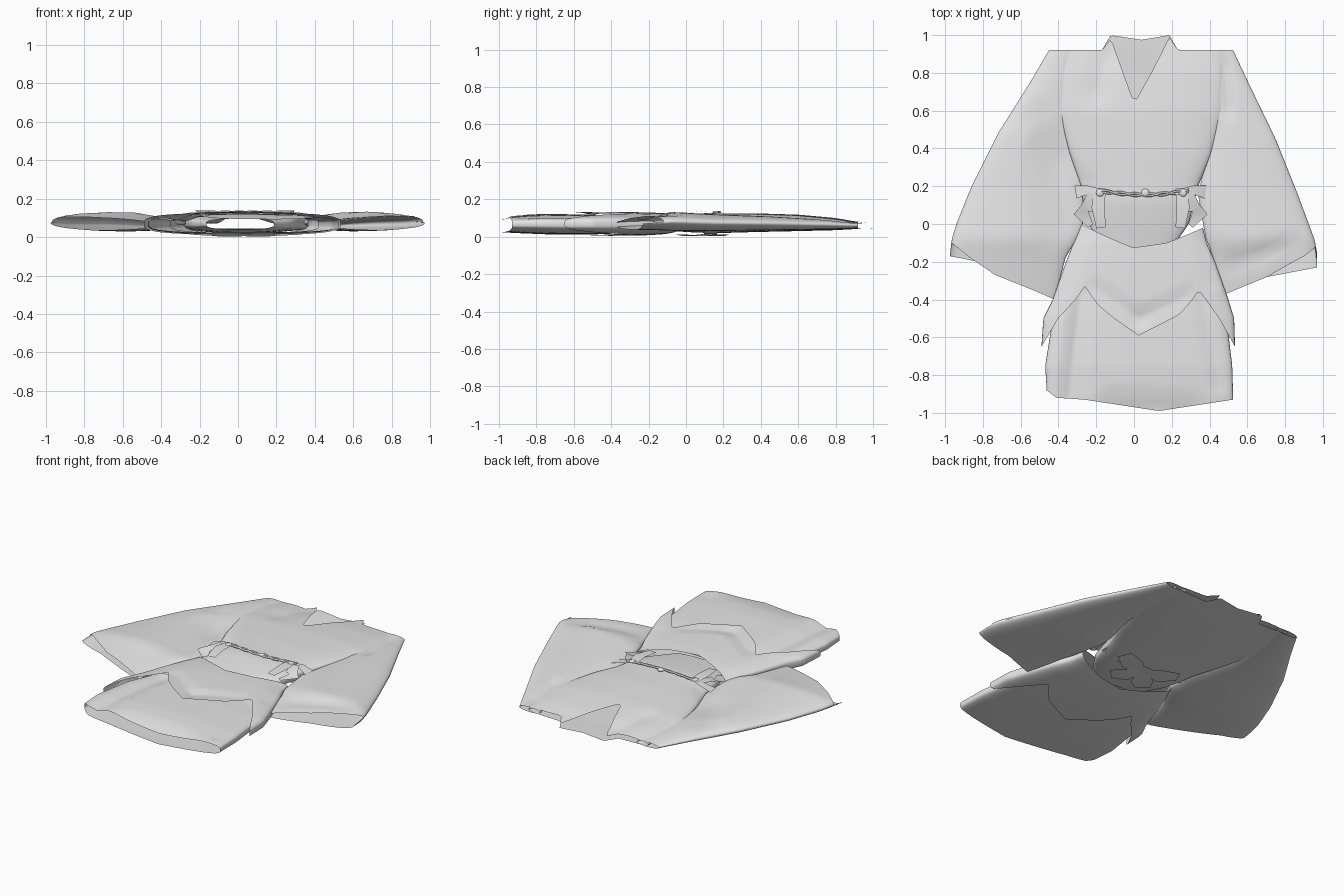
import bpy, bmesh, math
from mathutils import Vector

cube = bpy.data.objects.get("Cube")
if cube:
    bpy.data.objects.remove(cube, do_unlink=True)

cloth = bpy.data.materials.new("pale grey cloth")
cloth.use_nodes = True
GREY = (0.8, 0.8, 0.8, 1)
cloth.diffuse_color = GREY
cloth.node_tree.nodes["Principled BSDF"].inputs["Base Color"].default_value = GREY


def finish(name, bm, angle=40):
    mesh = bpy.data.meshes.new(name)
    bmesh.ops.recalc_face_normals(bm, faces=bm.faces)
    bm.to_mesh(mesh)
    bm.free()
    mesh.materials.append(cloth)
    obj = bpy.data.objects.new(name, mesh)
    bpy.context.collection.objects.link(obj)
    bpy.ops.object.select_all(action='DESELECT')
    obj.select_set(True)
    bpy.context.view_layer.objects.active = obj
    bpy.ops.object.shade_smooth_by_angle(angle=math.radians(angle))
    return obj


def interp(rows, key):
    """Piecewise linear lookup in rows sorted by their first value."""
    if key <= rows[0][0]:
        return rows[0][1:]
    for a, b in zip(rows, rows[1:]):
        if key <= b[0]:
            t = (key - a[0]) / (b[0] - a[0])
            return [p + (q - p) * t for p, q in zip(a[1:], b[1:])]
    return rows[-1][1:]


def crease(x, y, folds):
    """Depth of the cloth folds, each a line with a width and a depth."""
    total = 0
    for x1, y1, x2, y2, width, depth in folds:
        a, d = Vector((x1, y1)), Vector((x2 - x1, y2 - y1))
        p = Vector((x, y)) - a
        t = min(1, max(0, p.dot(d) / d.dot(d)))
        total += depth * max(0, 1 - (p - d * t).length / width)
    return total


def tube(name, rows, front_top, front_hem, back_top=None, back_hem=None,
         power=0.6, folds=(), sides=120, steps=30):
    """Open cloth tube along y; rows hold y, left, right, bottom, top.
    Edges are cut by height tables over the width (-1 to 1)."""
    bm = bmesh.new()
    loops = []
    for j in range(steps + 1):
        loop = []
        for i in range(sides):
            a = 2 * math.pi * i / sides
            u, s = math.cos(a), math.sin(a)
            front = s >= -1e-6
            top = front_top if front else back_top or front_top
            hem = front_hem if front else back_hem or front_hem
            y0, y1 = interp(top, u)[0], interp(hem, u)[0]
            y = y0 + (y1 - y0) * j / steps
            xl, xr, lo, hi = interp(rows, y)
            x = (xl + xr) / 2 + (xr - xl) / 2 * u
            z = (lo + hi) / 2 + math.copysign((hi - lo) / 2 * abs(s) ** power, s)
            if front:
                z -= crease(x, y, folds) * abs(s)
            loop.append(bm.verts.new((x, y, z)))
        loops.append(loop)
    for p, q in zip(loops, loops[1:]):
        for i in range(sides):
            k = (i + 1) % sides
            bm.faces.new((p[i], p[k], q[k], q[i]))
    return finish(name, bm)


def ribbon(name, points, widths):
    """Flat strip following points, with a width at each one."""
    bm = bmesh.new()
    pts = [Vector(p) for p in points]
    pairs = []
    for i, p in enumerate(pts):
        d = pts[min(i + 1, len(pts) - 1)] - pts[max(i - 1, 0)]
        side = Vector((-d.y, d.x, 0)).normalized() * widths[i] / 2
        pairs.append((bm.verts.new(p - side), bm.verts.new(p + side)))
    for a, b in zip(pairs, pairs[1:]):
        bm.faces.new((a[0], a[1], b[1], b[0]))
    return finish(name, bm, 20)


# bodice with a V neck, narrowing inside the skirt
tube("bodice",
     [(-.16, -.16, .18, .04, .095), (0, -.24, .29, .025, .115), (.12, -.27, .32, .02, .128),
      (.2, -.28, .34, .02, .125), (.37, -.34, .41, .025, .125), (.6, -.4, .47, .03, .118),
      (.8, -.39, .47, .035, .1), (.92, -.38, .46, .042, .08), (1, -.37, .45, .045, .07)],
     [(-1, .92), (-.5, .92), (-.4, .98), (-.36, .95), (-.08, .64), (.33, .97),
      (.36, .99), (.46, .92), (1, .92)],
     [(-1, -.15), (1, -.15)],
     back_top=[(-1, .92), (-.5, .92), (-.4, 1), (0, .975), (.36, 1), (.46, .92), (1, .92)],
     folds=[(-.14, .9, -.2, .7, .1, .012), (-.36, .3, -.24, .2, .06, .01)])

# wide sleeves, open at the hem with the back panel longer
tube("right_sleeve",
     [(-.4, -.96, -.42, .04, .085), (-.17, -.975, -.36, .035, .115), (-.08, -.965, -.3, .032, .13),
      (0, -.94, -.27, .03, .125), (.2, -.86, -.27, .03, .115), (.48, -.72, -.34, .035, .108),
      (.75, -.55, -.33, .04, .09), (.92, -.45, -.3, .045, .075)],
     [(-1, .92), (1, .92)],
     [(-1, -.1), (-.6, -.19), (-.2, -.27), (1, -.4)],
     back_hem=[(-1, -.17), (-.5, -.2), (1, -.4)], power=.9,
     folds=[(-.4, .35, -.36, 0, .2, .025), (-.5, .55, -.4, .3, .12, .01)])
tube("left_sleeve",
     [(-.4, .47, .97, .04, .085), (-.15, .41, .97, .035, .12), (-.08, .38, .955, .032, .132),
      (.15, .34, .87, .03, .12), (.45, .4, .75, .035, .108),
      (.75, .4, .605, .04, .09), (.92, .38, .525, .045, .075)],
     [(-1, .92), (1, .92)],
     [(-1, -.38), (0, -.28), (.75, -.17), (1, -.12)],
     back_hem=[(-1, -.38), (0, -.28), (1, -.23)], power=.9,
     folds=[(.5, -.22, .85, -.1, .07, .014), (.48, .85, .5, .6, .05, .012)])

# long underskirt
tube("underskirt",
     [(-1, -.45, .52, .025, .105), (-.92, -.46, .525, .02, .115), (-.75, -.47, .52, .013, .122),
      (-.5, -.43, .49, .012, .118), (-.3, -.35, .42, .02, .11)],
     [(-1, -.3), (1, -.3)],
     [(-1, -.88), (-.9, -.92), (-.6, -.93), (0, -.975), (.2, -.99), (.6, -.96), (1, -.93)],
     power=.55,
     folds=[(-.28, -.36, -.34, -.92, .08, .035), (.36, -.38, .45, -.85, .06, .012),
            (-.1, -.97, .3, -.98, .12, .015)])

# overskirt with a pointed apron hem, front and back
peaks = [(-1, -.65), (-.67, -.33), (-.49, -.42), (0, -.59), (.43, -.48), (.69, -.35), (1, -.65)]
waist = [(-1, 0), (-.5, -.07), (-.1, -.125), (.4, -.1), (1, -.02)]
tube("overskirt",
     [(-.65, -.49, .535, .008, .13), (-.5, -.48, .53, .006, .132), (-.4, -.43, .5, .005, .133),
      (-.2, -.36, .43, .008, .13), (-.1, -.32, .385, .015, .125), (0, -.28, .36, .025, .115)],
     waist, peaks, power=.55,
     folds=[(-.28, -.05, -.38, -.35, .06, .008), (.36, -.08, .42, -.3, .06, .008),
            (-.2, -.34, .03, -.5, .07, .008), (.03, -.5, .28, -.38, .07, .008)])

# twisted cord across the waist
for sign in (1, -1):
    curve = bpy.data.curves.new("waist_cord", 'CURVE')
    curve.dimensions = '3D'
    curve.bevel_depth = .006
    curve.bevel_resolution = 1
    line = curve.splines.new('POLY')
    line.points.add(24)
    for i, pt in enumerate(line.points):
        t = i / 24
        wave = .007 * math.sin(t * 20) * sign
        pt.co = (-.18 + .47 * t, .175 - .02 * math.sin(math.pi * t) + wave, .131 + wave / 5, 1)
    curve.materials.append(cloth)
    bpy.context.collection.objects.link(bpy.data.objects.new("waist_cord", curve))

# knots on the cord
for x in (-.18, .06, .26):
    bm = bmesh.new()
    bmesh.ops.create_icosphere(bm, subdivisions=2, radius=.022)
    for v in bm.verts:
        v.co = (x + v.co.x, .165 + v.co.y, .13 + v.co.z * .4)
    finish("cord_knot", bm)

# side bows: hanging tails and outer loops
for side, cx in ((-1, -.18), (1, .25)):
    ribbon("bow_inner_tail", [(cx, .19, .13), (cx + side * .01, .09, .137), (cx - side * .005, -.02, .126)],
           (.06, .07, .05))
    ribbon("bow_outer_tail", [(cx + side * .04, .16, .128), (cx + side * .07, .08, .122),
                              (cx + side * .1, .06, .112), (cx + side * .05, -.01, .105)],
           (.05, .07, .08, .03))
    ribbon("bow_loop", [(cx, .17, .13), (cx + side * .07, .18, .12), (cx + side * .13, .17, .1)],
           (.03, .05, .07))

# bow at the back of the waist
for dx, dy in ((-.2, .09), (.2, .09), (-.12, -.13), (.12, -.13)):
    ribbon("back_bow_petal", [(.03, .1, .014), (.03 + dx * .5, .1 + dy * .5, .003),
                              (.03 + dx, .1 + dy, .012)], (.04, .13, .09))
ribbon("back_band", [(-.26, .13, .05), (-.12, .13, .018), (.03, .13, .01), (.18, .13, .018),
                     (.32, .13, .05)], [.07] * 5)
